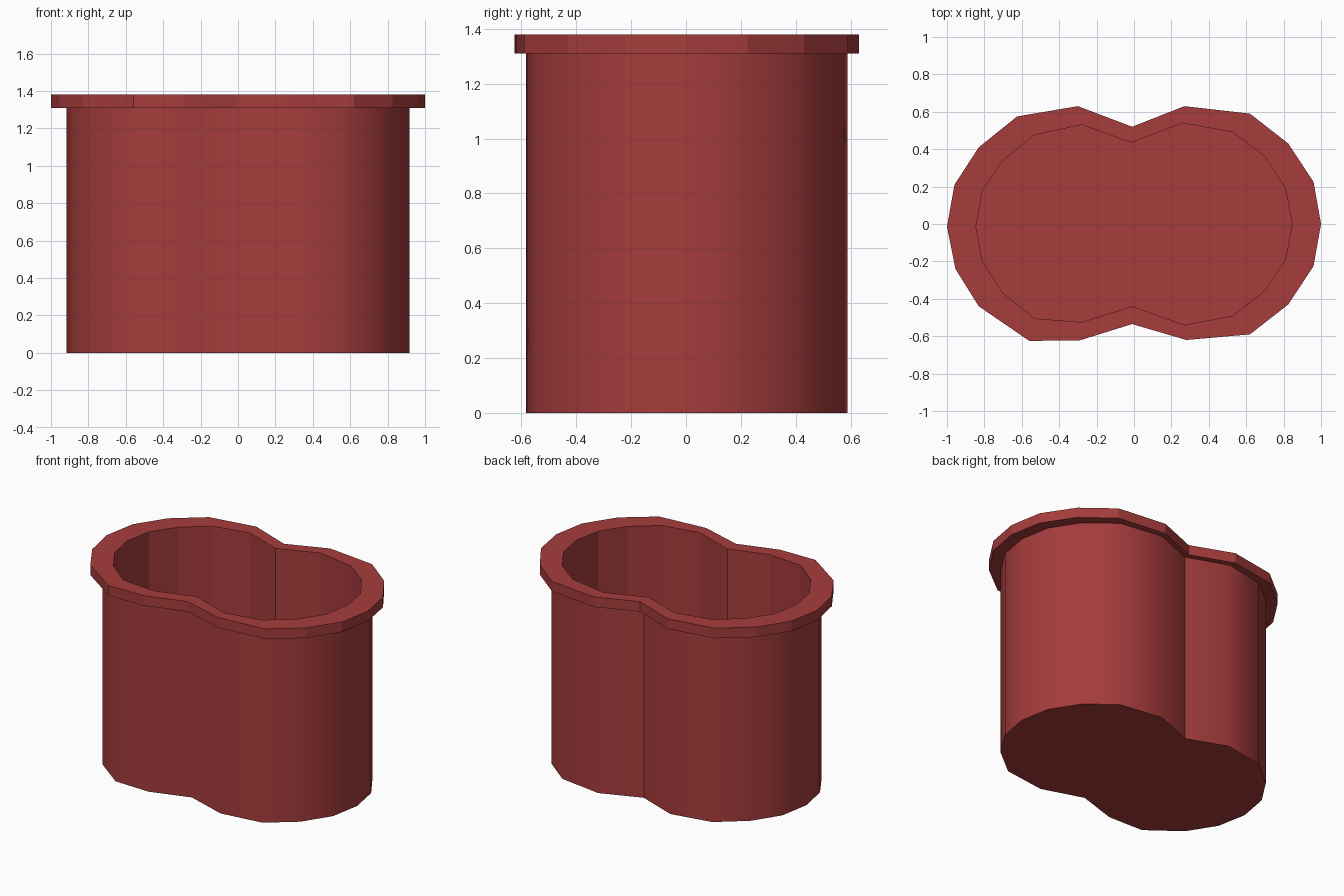
import bpy, bmesh, math

if "Cube" in bpy.data.objects:
    bpy.data.objects.remove(bpy.data.objects["Cube"])

# Double-lobed outlines, anticlockwise from the right-hand end
OUTER = [(1, 0), (.96, .225), (.825, .43), (.62, .59), (.27, .63),
         (-.01, .52), (-.30, .63), (-.625, .575), (-.83, .41), (-.96, .21),
         (-1, -.015), (-.955, -.24), (-.83, -.44), (-.56, -.625), (-.29, -.622),
         (-.01, -.535), (.28, -.62), (.62, -.59), (.825, -.43), (.96, -.225)]
INNER = [(.845, 0), (.81, .19), (.70, .36), (.53, .49), (.26, .54),
         (-.015, .435), (-.28, .53), (-.535, .475), (-.70, .34), (-.81, .18),
         (-.845, -.015), (-.81, -.20), (-.70, -.37), (-.53, -.505), (-.28, -.525),
         (-.01, -.44), (.27, -.54), (.53, -.49), (.70, -.355), (.81, -.19)]
# Outer wall lies about midway between the rim edge and the cavity
WALL = [(i[0] + .46 * (o[0] - i[0]), i[1] + .55 * (o[1] - i[1]))
        for o, i in zip(OUTER, INNER)]

# Stack of rings: outer wall, overhanging rim, cavity; flag = strip above is smooth
RINGS = [(WALL, 0, True), (WALL, 1.31, False), (OUTER, 1.31, False),
         (OUTER, 1.38, False), (INNER, 1.38, False), (INNER, .07, False)]

bm = bmesh.new()
loops = [[bm.verts.new((x, y, z)) for x, y in pts] for pts, z, _ in RINGS]
n = len(OUTER)
for k in range(len(loops) - 1):
    a, b = loops[k], loops[k + 1]
    for i in range(n):
        j = (i + 1) % n
        f = bm.faces.new((a[i], a[j], b[j], b[i]))
        f.smooth = RINGS[k][2]

# Underside and cavity floor
bm.faces.new(loops[0][::-1])
bm.faces.new(loops[-1])
bmesh.ops.recalc_face_normals(bm, faces=bm.faces)

# Keep the waist creases and rim corners crisp
for e in bm.edges:
    e.smooth = e.calc_face_angle(0) < math.radians(38)

mesh = bpy.data.meshes.new("double_pot")
bm.to_mesh(mesh)
bm.free()
pot = bpy.data.objects.new("double_pot", mesh)
bpy.context.collection.objects.link(pot)

red = bpy.data.materials.new("dark_red")
red.diffuse_color = (.38, .045, .045, 1)
red.use_nodes = True
red.node_tree.nodes["Principled BSDF"].inputs["Base Color"].default_value = red.diffuse_color
mesh.materials.append(red)
